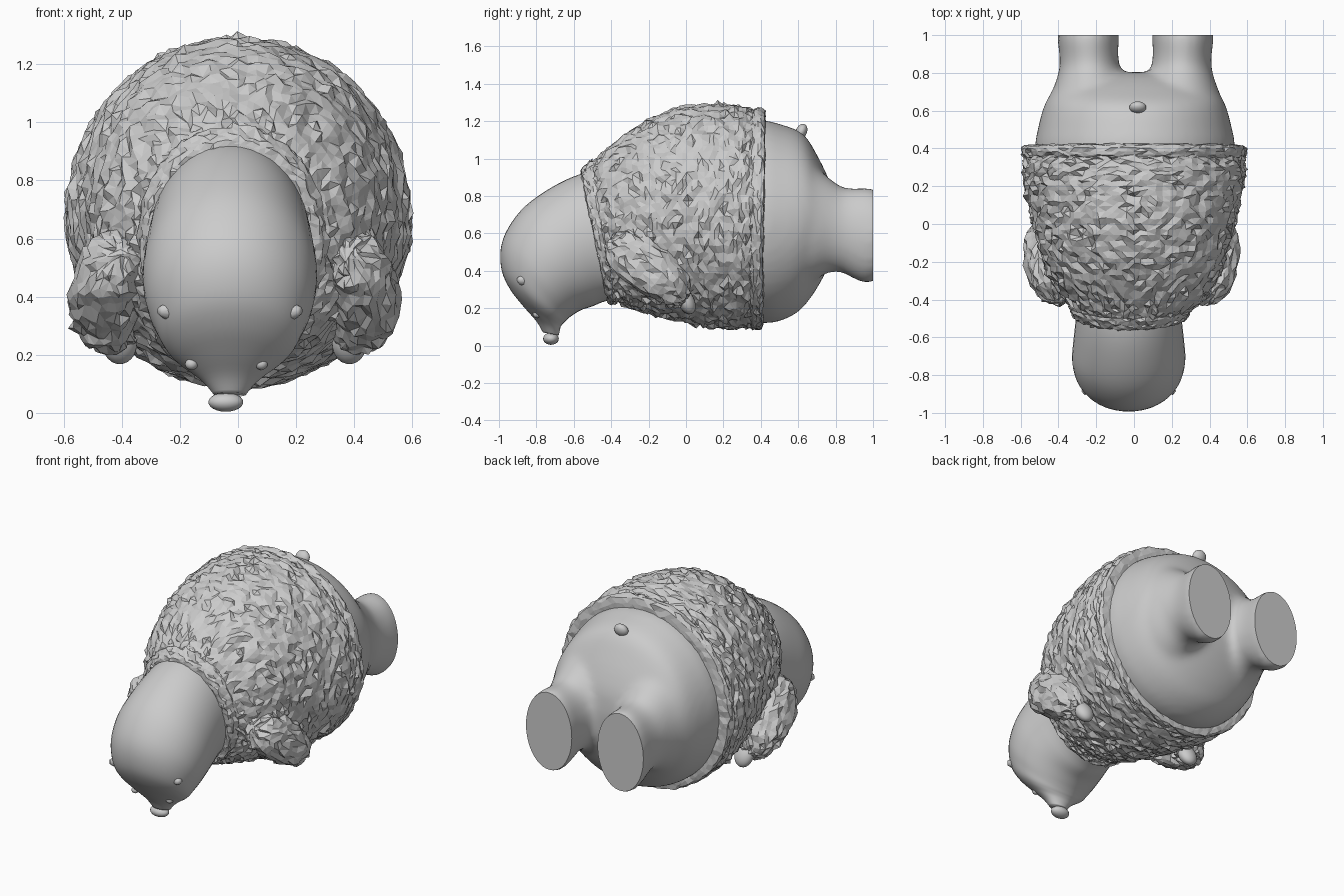
import bpy, bmesh, math, random
from mathutils import Vector

if "Cube" in bpy.data.objects:
    bpy.data.objects.remove(bpy.data.objects["Cube"])

random.seed(7)


def new_object(name, bm, smooth=True):
    bmesh.ops.recalc_face_normals(bm, faces=bm.faces)
    for f in bm.faces:
        f.smooth = smooth
    mesh = bpy.data.meshes.new(name)
    bm.to_mesh(mesh)
    bm.free()
    obj = bpy.data.objects.new(name, mesh)
    bpy.context.collection.objects.link(obj)
    return obj


def spline(rings, steps):
    """Catmull-Rom interpolation through rows of ring parameters."""
    out = []
    for i in range(len(rings) - 1):
        p0, p1 = rings[max(i - 1, 0)], rings[i]
        p2, p3 = rings[i + 1], rings[min(i + 2, len(rings) - 1)]
        for k in range(steps):
            t = k / steps
            out.append([b + .5 * t * (c - a + t * (2 * a - 5 * b + 4 * c - d + t * (3 * (b - c) + d - a)))
                        for a, b, c, d in zip(p0, p1, p2, p3)])
    return out + [list(rings[-1])]


def loft(bm, rings, sides=48, steps=4, rough=0.0, cap=True):
    """Rows: top y, top z, bottom y, bottom z, half width, centre x."""
    loops = []
    for yt, zt, yb, zb, w, cx in spline(rings, steps):
        mid = Vector((cx, (yt + yb) / 2, (zt + zb) / 2))
        up = Vector((0, (yt - yb) / 2, (zt - zb) / 2))
        loop = []
        for j in range(sides):
            a = 2 * math.pi * j / sides
            p = mid + up * math.cos(a) + Vector((max(w, .004) * math.sin(a), 0, 0))
            if rough:
                out = (p - mid).normalized()
                p += out * random.gauss(0, rough) + Vector(random.gauss(0, rough * .7) for _ in range(3))
            loop.append(bm.verts.new(p))
        loops.append(loop)
    for a, b in zip(loops, loops[1:]):
        for j in range(sides):
            k = (j + 1) % sides
            bm.faces.new((a[j], a[k], b[k], b[j]))
    if cap:
        bm.faces.new(loops[0])
        bm.faces.new(loops[-1])


def lofted(name, rings, smooth=True, **kw):
    bm = bmesh.new()
    loft(bm, rings, **kw)
    if not smooth:
        bmesh.ops.triangulate(bm, faces=bm.faces)
    return new_object(name, bm, smooth)


def ball(name, loc, radii, tilt=0.0):
    bm = bmesh.new()
    bmesh.ops.create_uvsphere(bm, u_segments=20, v_segments=12, radius=1)
    obj = new_object(name, bm)
    obj.location, obj.scale, obj.rotation_euler = loc, radii, (tilt, 0, 0)
    return obj


# Head, tapering down into the snout
hx = -.028
lofted("head", [(*r, hx) for r in [
    (-.40, .95, -.25, .27, .27), (-.57, .915, -.42, .24, .28), (-.72, .845, -.50, .21, .292),
    (-.86, .745, -.56, .19, .30), (-.95, .63, -.61, .16, .287), (-.99, .52, -.635, .14, .262),
    (-.985, .40, -.65, .125, .232), (-.94, .30, -.66, .115, .192), (-.87, .21, -.67, .10, .137),
    (-.80, .13, -.675, .08, .088), (-.765, .07, -.68, .055, .055)]])
ball("nose", (-.042, -.722, .037), (.06, .042, .033))
for s, side in ((-1, "left"), (1, "right")):
    ball(side + "_eye", (-.04 + s * .12, -.797, .168), (.022, .022, .02))
    # Small pointed ear
    bm = bmesh.new()
    bmesh.ops.create_cone(bm, segments=10, radius1=.05, radius2=.014, depth=.07, cap_ends=True)
    ear = new_object(side + "_ear", bm)
    ear.location = (hx + s * .215, -.872, .35)
    ear.rotation_euler = Vector((s * .75, -.65, .05)).to_track_quat('Z', 'Y').to_euler()

# Bare lower body and legs fused into one smooth skin
bm = bmesh.new()
loft(bm, [(*r, .005) for r in [
    (.15, 1.19, .15, .14, .52), (.40, 1.205, .40, .12, .53), (.50, 1.185, .50, .13, .515),
    (.60, 1.15, .60, .18, .49), (.65, 1.105, .67, .26, .465), (.70, 1.02, .72, .34, .43),
    (.75, .92, .76, .42, .36), (.79, .81, .79, .50, .24), (.805, .68, .80, .60, .06)]])
for s in (-1, 1):
    loft(bm, [(*r, .008 + s * cx) for *r, cx in [
        (.50, .95, .50, .35, .22, .22), (.65, .97, .65, .34, .225, .23), (.76, .90, .76, .39, .185, .235),
        (.83, .85, .83, .392, .16, .243), (.89, .84, .89, .36, .156, .247), (.95, .843, .95, .335, .16, .25),
        (.99, .84, .99, .335, .163, .25), (1.06, .81, 1.06, .38, .155, .25)]])
body = new_object("body_and_legs", bm)
remesh = body.modifiers.new("fuse", 'REMESH')
remesh.mode, remesh.voxel_size = 'VOXEL', .022
soft = body.modifiers.new("soften", 'SMOOTH')
soft.factor, soft.iterations = .5, 10
fused = bpy.data.meshes.new_from_object(body.evaluated_get(bpy.context.evaluated_depsgraph_get()))
body.modifiers.clear()
bm = bmesh.new()
bm.from_mesh(fused)
for f in bm.faces:
    f.smooth = True
# Flat soles
cut = bmesh.ops.bisect_plane(bm, geom=bm.verts[:] + bm.edges[:] + bm.faces[:], dist=1e-5,
                             plane_co=(0, 1, 0), plane_no=(0, 1, 0), clear_outer=True)
edges = [e for e in cut["geom_cut"] if isinstance(e, bmesh.types.BMEdge)]
for e in edges:
    e.smooth = False
for f in bmesh.ops.holes_fill(bm, edges=edges)["faces"]:
    f.smooth = False
bm.to_mesh(body.data)
bm.free()

# Stubby tail
ball("tail", (.02, .617, 1.145), (.045, .03, .042), -.4)

# Shaggy knitted jumper
lofted("jumper", [(*r, .0 + cx) for *r, cx in [
    (-.53, .94, -.39, .235, .29, -.015), (-.45, 1.025, -.33, .215, .375, 0), (-.30, 1.145, -.23, .18, .455, 0),
    (-.15, 1.23, -.11, .15, .50, 0), (0, 1.275, .02, .12, .535, 0), (.15, 1.288, .15, .10, .568, 0),
    (.28, 1.285, .27, .09, .59, 0), (.37, 1.255, .36, .10, .578, 0)]],
    smooth=False, sides=92, steps=5, rough=.0065)
lofted("jumper_hem", [(*r, 0) for r in [
    (.355, 1.22, .345, .125, .54), (.355, 1.258, .345, .094, .582), (.385, 1.272, .375, .086, .592),
    (.42, 1.262, .405, .088, .585), (.425, 1.19, .41, .13, .52)]],
    smooth=False, sides=92, steps=2, rough=.004)
lofted("jumper_collar", [(*r, -.018) for r in [
    (-.50, .93, -.37, .26, .27), (-.50, .99, -.37, .222, .325), (-.535, .965, -.40, .218, .315),
    (-.56, .94, -.42, .23, .298), (-.56, .90, -.42, .255, .27)]],
    smooth=False, sides=80, steps=2, rough=.004)

# Shaggy sleeves with smooth paws
for s, side in ((-1, "left"), (1, "right")):
    lofted(side + "_sleeve", [(*r, -.012 + s * cx) for *r, cx in [
        (-.40, .58, -.43, .53, .03, .39), (-.30, .63, -.42, .44, .09, .41), (-.20, .585, -.36, .37, .11, .435),
        (-.09, .50, -.25, .29, .115, .452), (-.01, .41, -.14, .235, .11, .45), (.02, .32, -.05, .205, .085, .43),
        (.02, .27, -.01, .23, .03, .415)]],
        smooth=False, sides=26, steps=3, rough=.007)
    ball(side + "_paw", (-.012 + s * .395, .0, .238), (.06, .045, .075), .45)
